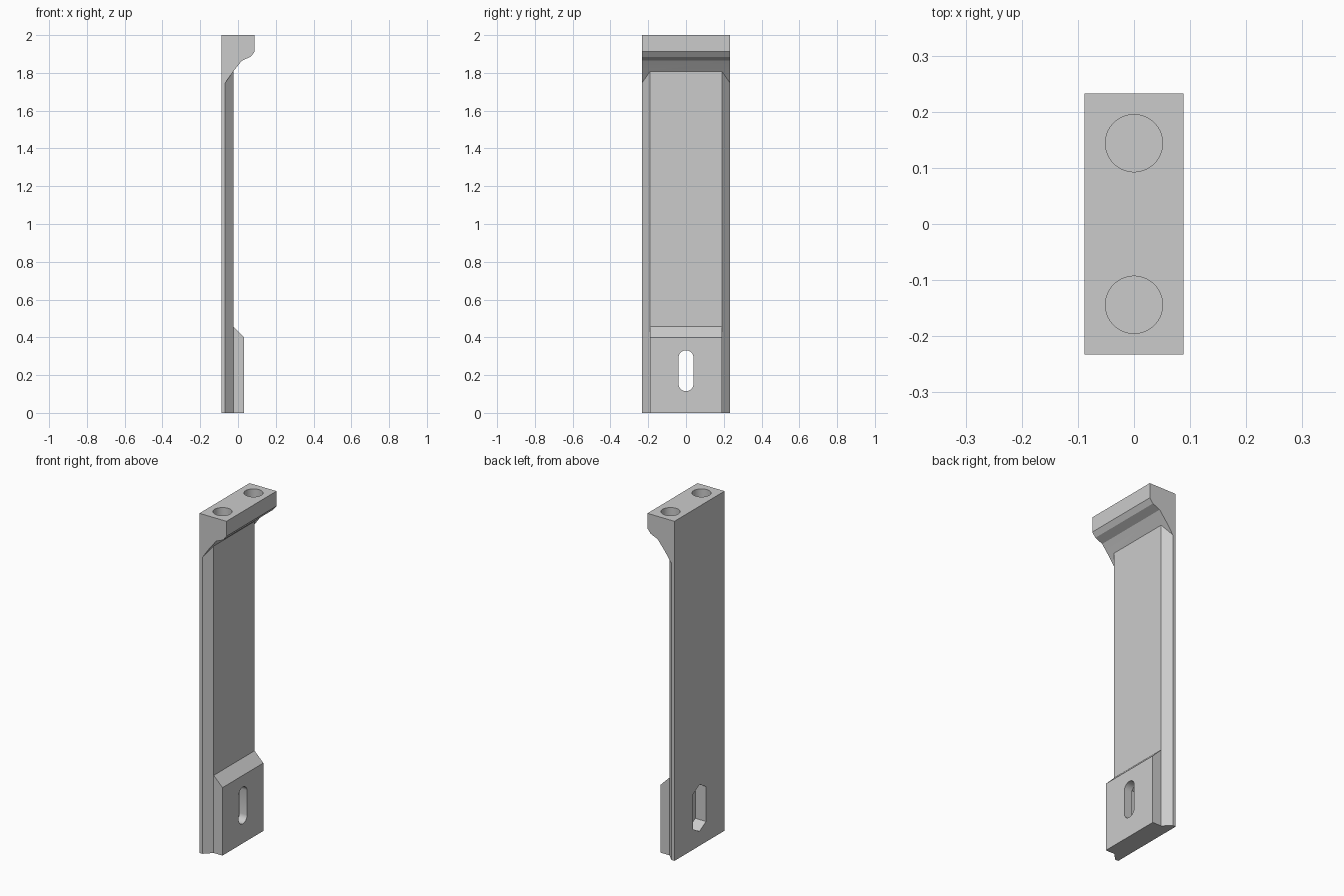
import bpy, bmesh, math

cube = bpy.data.objects.get("Cube")
if cube:
    bpy.data.objects.remove(cube, do_unlink=True)

grey = bpy.data.materials.new("plain grey")
grey.use_nodes = True
colour = (0.6, 0.6, 0.6, 1)
grey.diffuse_color = colour
grey.node_tree.nodes["Principled BSDF"].inputs["Base Color"].default_value = colour

BACK, FACE, HALF, INNER = -0.088, -0.025, 0.233, 0.19


def prism(name, outline, axis, start, end):
    """Extrude an outline along axis; its 2D points fill the other two axes in order."""
    bm = bmesh.new()
    verts = []
    for p in outline:
        co = list(p)
        co.insert(axis, start)
        verts.append(bm.verts.new(co))
    base = bm.faces.new(verts)
    moved = bmesh.ops.extrude_face_region(bm, geom=[base])["geom"]
    shift = [0, 0, 0]
    shift[axis] = end - start
    bmesh.ops.translate(bm, vec=shift, verts=[v for v in moved if isinstance(v, bmesh.types.BMVert)])
    bmesh.ops.recalc_face_normals(bm, faces=bm.faces[:])
    mesh = bpy.data.meshes.new(name)
    bm.to_mesh(mesh)
    bm.free()
    mesh.materials.append(grey)
    obj = bpy.data.objects.new(name, mesh)
    bpy.context.collection.objects.link(obj)
    return obj


def stretched_ring(cx, cy, radius, sides, stretch=0):
    """Regular polygon pulled apart along its second axis."""
    points = []
    for i in range(sides):
        a = (i + 0.5) * math.tau / sides
        points.append((cx + radius * math.cos(a),
                       cy + radius * math.sin(a) + math.copysign(stretch, math.sin(a))))
    return points


def combine(target, other, operation):
    """Apply a boolean and remove the other part."""
    mod = target.modifiers.new("join or cut", "BOOLEAN")
    mod.operation, mod.solver, mod.object = operation, "EXACT", other
    bpy.context.view_layer.objects.active = target
    bpy.ops.object.modifier_apply(modifier=mod.name)
    bpy.data.objects.remove(other, do_unlink=True)


# Long plate with bevelled side edges
bracket = prism("mounting_bracket", [
    (BACK, -HALF), (-0.068, -HALF), (FACE, -INNER),
    (FACE, INNER), (-0.068, HALF), (BACK, HALF)], 2, 0, 1.9)

# Overhanging head with a stepped underside
head = prism("head", [
    (BACK, 2), (0.088, 2), (0.088, 1.912), (0.067, 1.885), (0.021, 1.865),
    (FACE, 1.808), (-0.068, 1.747), (BACK, 1.747)], 1, -HALF, HALF)
combine(bracket, head, "UNION")

# Foot block with a sloped top, rooted inside the plate
foot = prism("foot", [
    (-0.05, 0), (0.032, 0), (0.032, 0.4), (FACE, 0.457), (-0.05, 0.457)], 1, -INNER, INNER)
combine(bracket, foot, "UNION")

# Blind holes in the head
for y in (-0.144, 0.144):
    combine(bracket, prism("hole", stretched_ring(0, y, 0.051, 48), 2, 1.9, 2.1), "DIFFERENCE")

# Bolt slot through the foot, with a long hexagonal pocket behind it
slot = prism("slot", stretched_ring(0, 0.223, 0.04, 32, 0.068), 0, -0.2, 0.2)
combine(bracket, slot, "DIFFERENCE")
pocket = prism("pocket", stretched_ring(0, 0.223, 0.07, 6, 0.068), 0, -0.2, -0.018)
combine(bracket, pocket, "DIFFERENCE")

# Round bores shade smoothly, all other edges stay crisp
bpy.ops.object.select_all(action="DESELECT")
bracket.select_set(True)
bpy.context.view_layer.objects.active = bracket
bpy.ops.object.shade_smooth_by_angle(angle=math.radians(15))
